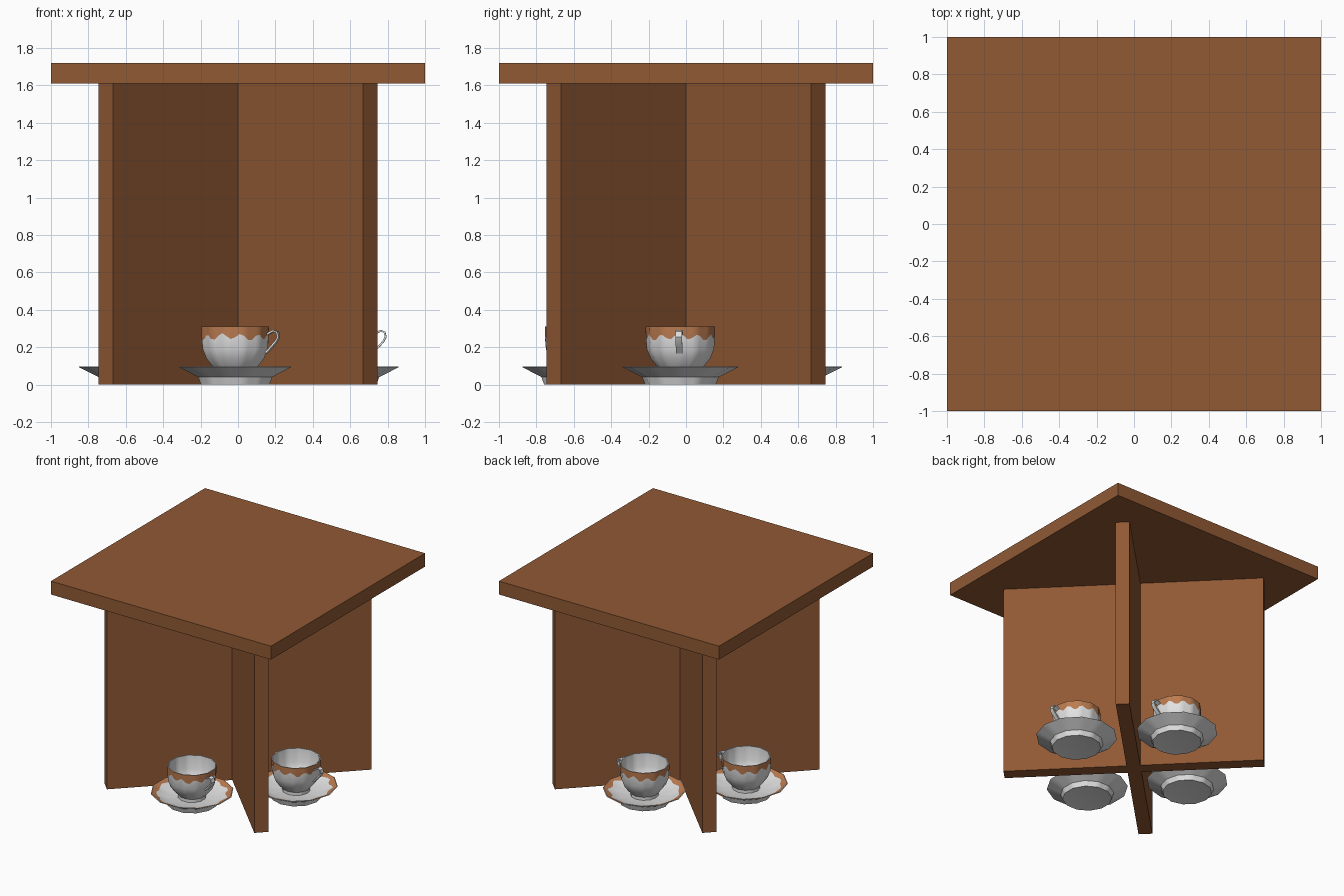
import bpy, bmesh, math
from mathutils import Matrix

if "Cube" in bpy.data.objects:
    bpy.data.objects.remove(bpy.data.objects["Cube"])

def material(name, rgb):
    m = bpy.data.materials.new(name)
    m.diffuse_color = (*rgb, 1)
    m.use_nodes = True
    m.node_tree.nodes["Principled BSDF"].inputs["Base Color"].default_value = m.diffuse_color
    return m

WOOD = material("brown wood", (0.28, 0.10, 0.034))
WHITE = material("white china", (0.76, 0.76, 0.76))
BAND = material("tan glaze", (0.50, 0.20, 0.08))
SIDES, SUB = 12, 4
N = SIDES * SUB

def finish(name, bm, mats, matrix=Matrix(), smooth=False):
    bmesh.ops.recalc_face_normals(bm, faces=bm.faces)
    me = bpy.data.meshes.new(name)
    bm.to_mesh(me)
    bm.free()
    for m in mats:
        me.materials.append(m)
    ob = bpy.data.objects.new(name, me)
    bpy.context.collection.objects.link(ob)
    ob.matrix_world = matrix
    if smooth:
        bpy.ops.object.select_all(action='DESELECT')
        ob.select_set(True)
        bpy.context.view_layer.objects.active = ob
        bpy.ops.object.shade_smooth_by_angle(angle=math.radians(35))
    return ob

def box(name, size, z, turn=0):
    bm = bmesh.new()
    bmesh.ops.create_cube(bm, size=1, matrix=Matrix.Diagonal((*size, 1)))
    finish(name, bm, [WOOD], Matrix.Translation((0, 0, z)) @ Matrix.Rotation(turn, 4, 'Z'))

def lathe(name, rows, band_row, matrix):
    """Revolve (r, z, wave_r, wave_z) rows; the strip after band_row is glazed."""
    bm = bmesh.new()
    rings = []
    for r, z, wr, wz in rows:
        if r == 0:
            rings.append([bm.verts.new((0, 0, z))] * N)
            continue
        ring = []
        for i in range(N):
            a = 2 * math.pi * i / N
            step = math.pi / SIDES
            chord = math.cos(step) / math.cos(a % (2 * step) - step)
            w = math.cos(a * 11) + 0.3 * math.cos(a * 4)
            rr = (r + wr * w) * chord
            ring.append(bm.verts.new((rr * math.cos(a), rr * math.sin(a), z + wz * w)))
        rings.append(ring)
    for k in range(len(rings) - 1):
        p, q = rings[k], rings[k + 1]
        for i in range(N):
            j = (i + 1) % N
            vs = list(dict.fromkeys((p[i], p[j], q[j], q[i])))
            f = bm.faces.new(vs)
            f.material_index = 1 if k == band_row else 0
    finish(name, bm, [WHITE, BAND], matrix, True)

def handle(name, path, width, thick, matrix):
    # flat strap swept along a path in the xz plane
    bm = bmesh.new()
    loops = []
    for i, (x, z) in enumerate(path):
        a, b = path[max(i - 1, 0)], path[min(i + 1, len(path) - 1)]
        dx, dz = b[0] - a[0], b[1] - a[1]
        l = math.hypot(dx, dz)
        nx, nz = -dz / l * thick / 2, dx / l * thick / 2
        loops.append([bm.verts.new((x + s * nx, t * width / 2, z + s * nz))
                      for s, t in ((1, 1), (1, -1), (-1, -1), (-1, 1))])
    for p, q in zip(loops, loops[1:]):
        for i in range(4):
            bm.faces.new((p[i], p[(i + 1) % 4], q[(i + 1) % 4], q[i]))
    bm.faces.new(loops[0])
    bm.faces.new(loops[-1])
    finish(name, bm, [WHITE], matrix, True)

# table: square top on two crossed upright panels
box("table_top", (2, 2, 0.11), 1.665)
for label, turn in (("a", math.pi / 4), ("b", -math.pi / 4)):
    box("leg_panel_" + label, (2.0, 0.106, 1.61), 0.805, turn)

SAUCER = [(0, 0.004, 0, 0), (0.165, 0.004, 0, 0), (0.19, 0, 0, 0), (0.205, 0.04, 0, 0),
          (0.312, 0.094, 0, 0), (0.306, 0.097, 0, 0), (0.268, 0.081, 0.011, 0.0045),
          (0.19, 0.05, 0, 0), (0, 0.047, 0, 0)]
CUP = [(0, 0.05, 0, 0), (0.105, 0.05, 0, 0), (0.105, 0.075, 0, 0), (0.128, 0.1, 0, 0),
       (0.16, 0.14, 0, 0), (0.18, 0.19, 0, 0), (0.185, 0.255, 0, 0.016),
       (0.186, 0.31, 0, 0), (0.178, 0.31, 0, 0), (0.172, 0.2, 0, 0),
       (0.145, 0.13, 0, 0), (0.09, 0.085, 0, 0), (0, 0.08, 0, 0)]
HANDLE = [(0.172, 0.17), (0.2, 0.2), (0.228, 0.232), (0.24, 0.255), (0.234, 0.28),
          (0.213, 0.288), (0.18, 0.27)]

# one cup and saucer between each pair of panels
for side, x, y, turn in (("front", -0.015, -0.575, -15), ("right", 0.55, -0.03, -2),
                         ("back", 0.01, 0.525, 0), ("left", -0.54, -0.01, 0)):
    m = Matrix.Translation((x, y, 0)) @ Matrix.Rotation(math.radians(turn), 4, 'Z')
    lathe(side + "_saucer", SAUCER, 5, m)
    lathe(side + "_cup", CUP, 6, m)
    handle(side + "_cup_handle", HANDLE, 0.035, 0.01, m)
